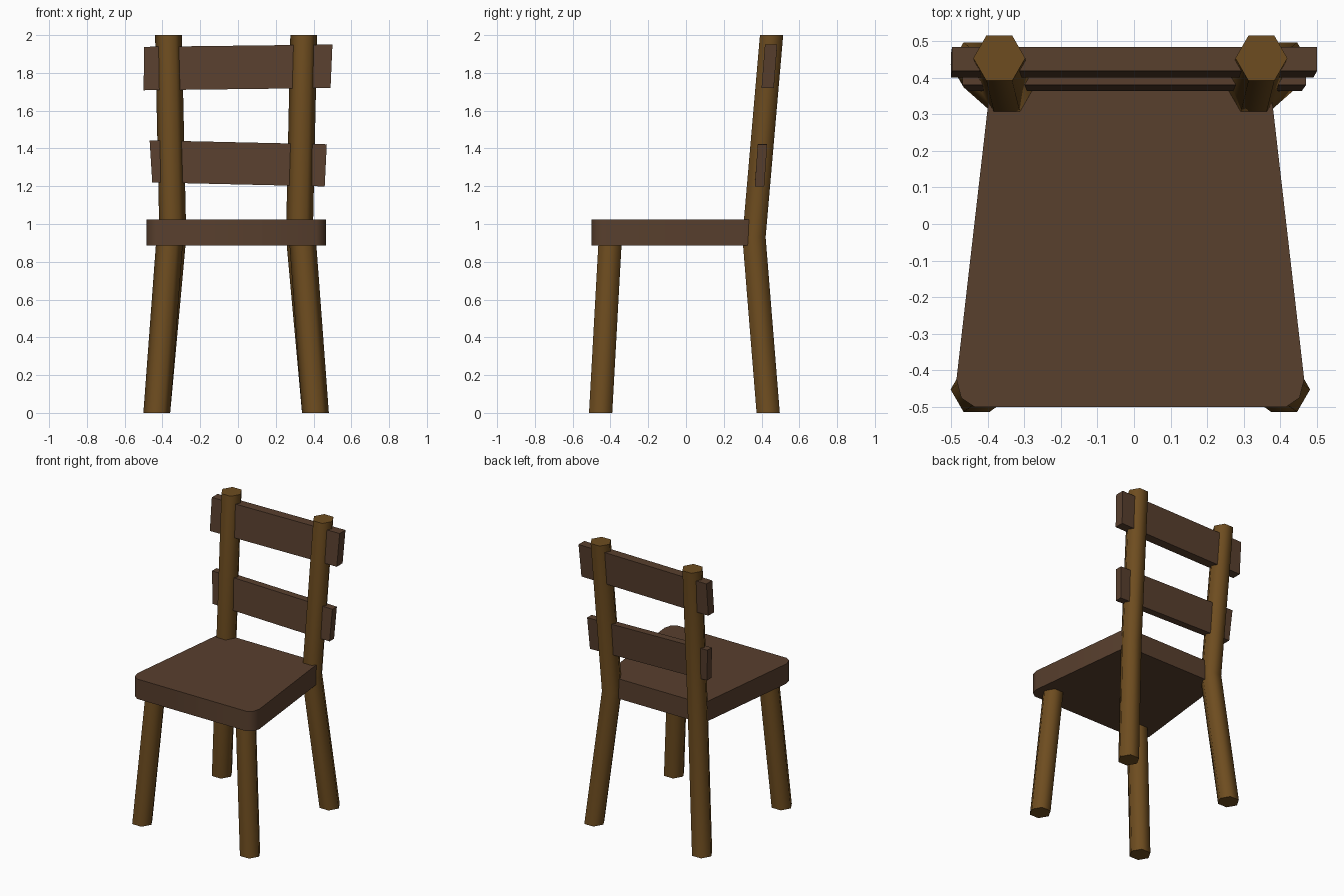
import bpy, math

if "Cube" in bpy.data.objects:
    bpy.data.objects.remove(bpy.data.objects["Cube"])

CX = -0.01  # legs and seat are mirrored about this x


def material(name, color):
    m = bpy.data.materials.new(name)
    m.diffuse_color = (*color, 1)
    m.use_nodes = True
    m.node_tree.nodes["Principled BSDF"].inputs["Base Color"].default_value = m.diffuse_color
    return m


LEG = material("leg_wood", (0.155, 0.073, 0.014))
PLANK = material("plank_wood", (0.098, 0.05, 0.027))


def loft(name, rings, mat, smooth=True):
    """Closed solid through rings of equal point count, listed bottom to top."""
    n = len(rings[0])
    verts = [p for r in rings for p in r]
    faces = [tuple(reversed(range(n))),
             tuple(range(len(verts) - n, len(verts)))]
    for k in range(len(rings) - 1):
        for i in range(n):
            a, b = k * n + i, k * n + (i + 1) % n
            faces.append((a, b, b + n, a + n))
    me = bpy.data.meshes.new(name)
    me.from_pydata(verts, [], faces)
    ob = bpy.data.objects.new(name, me)
    bpy.context.collection.objects.link(ob)
    me.materials.append(mat)
    if smooth:
        bpy.ops.object.select_all(action='DESELECT')
        ob.select_set(True)
        bpy.context.view_layer.objects.active = ob
        bpy.ops.object.shade_smooth_by_angle(angle=math.radians(65))
    return ob


def hexagon(x, y, z, r=0.071):
    return [(x + r * math.cos(i * math.pi / 3),
             y + r * math.sin(i * math.pi / 3), z) for i in range(6)]


# Legs: splayed six-sided poles, the back ones bend and run up as posts
front_path = [(0.42, -0.452, 0), (0.35, -0.40, 0.94)]
back_path = [(0.42, 0.435, 0), (0.335, 0.36, 0.93), (0.358, 0.453, 2)]
for side, s in (("left", -1), ("right", 1)):
    for part, path in (("front_leg", front_path), ("back_leg", back_path)):
        loft(f"{part}_{side}",
             [hexagon(CX + s * x, y, z) for x, y, z in path], LEG)

# Seat: tapered plank with clipped front corners
half = [(0.425, -0.5), (0.462, -0.475), (0.475, -0.425), (0.383, 0.375)]
outline = ([(CX + x, y) for x, y in half]
           + [(CX - x, y) for x, y in reversed(half)])
loft("seat", [[(x, y, z) for x, y in outline] for z in (0.885, 1.025)], PLANK)


# Back slats: slightly uneven boards leaning with the posts
def slat(name, bottom, top):
    rings = []
    for xl, zl, xr, zr, y0, y1 in (bottom, top):
        rings.append([(xl, y0, zl), (xr, y0, zr), (xr, y1, zr), (xl, y1, zl)])
    loft(name, rings, PLANK, smooth=False)


slat("upper_slat", (-0.50, 1.708, 0.49, 1.72, 0.40, 0.465),
     (-0.497, 1.938, 0.50, 1.95, 0.418, 0.483))
slat("lower_slat", (-0.454, 1.22, 0.459, 1.199, 0.364, 0.414),
     (-0.468, 1.443, 0.47, 1.422, 0.38, 0.43))
